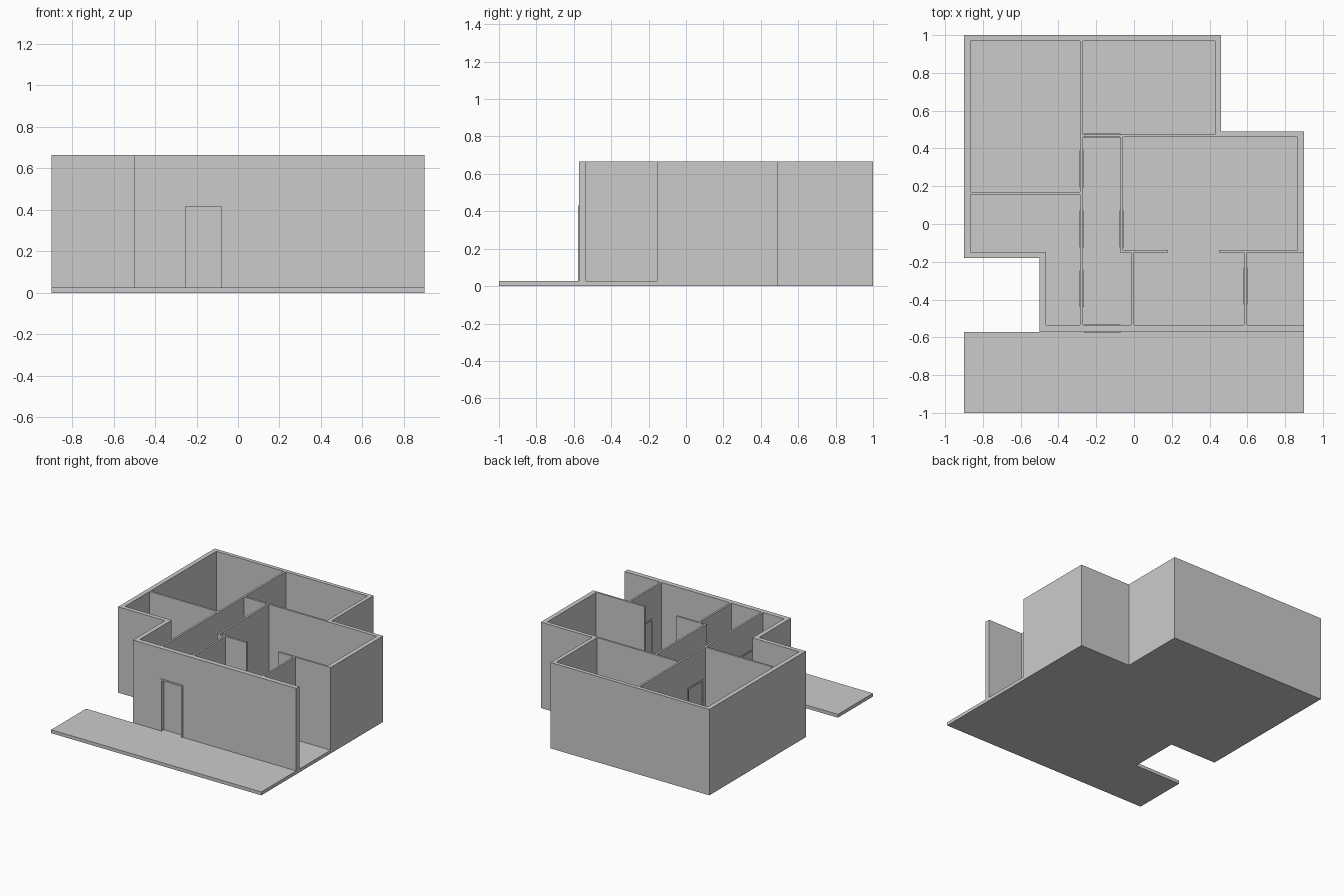
import bpy, bmesh, math
from mathutils import Matrix

if "Cube" in bpy.data.objects:
    bpy.data.objects.remove(bpy.data.objects["Cube"])

FLOOR, TOP = 0.026, 0.665
DOOR_W, DOOR_H, JAMB = 0.195, 0.43, 0.0125


def add_object(name, bm):
    bmesh.ops.recalc_face_normals(bm, faces=bm.faces)
    mesh = bpy.data.meshes.new(name)
    bm.to_mesh(mesh)
    bm.free()
    obj = bpy.data.objects.new(name, mesh)
    bpy.context.collection.objects.link(obj)
    return obj


def prism(bm, outline, z0, z1):
    """Extrude a flat outline from z0 to z1."""
    face = bm.faces.new([bm.verts.new((x, y, z0)) for x, y in outline])
    new = bmesh.ops.extrude_face_region(bm, geom=[face])["geom"]
    verts = [v for v in new if isinstance(v, bmesh.types.BMVert)]
    bmesh.ops.translate(bm, verts=verts, vec=(0, 0, z1 - z0))
    return list(face.verts) + verts


def rect(x0, x1, y0, y1):
    return [(x0, y0), (x1, y0), (x1, y1), (x0, y1)]


# Building mass
bm = bmesh.new()
prism(bm, [(-0.5, -0.573), (0.9, -0.573), (0.9, 0.49), (0.46, 0.49), (0.46, 1),
           (-0.9, 1), (-0.9, -0.18), (-0.5, -0.18)], 0, TOP)
house = add_object("house_walls", bm)

# Porch slab along the front
bm = bmesh.new()
prism(bm, rect(-0.9, 0.9, -1, -0.573), 0, FLOOR)
add_object("porch_slab", bm)

# Room volumes carved out of the mass
rooms = [
    rect(-0.865, -0.285, 0.17, 0.97),
    rect(-0.27, 0.43, 0.475, 0.97),
    [(-0.865, -0.147), (-0.465, -0.147), (-0.465, -0.535), (-0.285, -0.535),
     (-0.285, 0.155), (-0.865, 0.155)],
    [(-0.27, -0.535), (-0.015, -0.535), (-0.015, -0.152), (-0.073, -0.152),
     (-0.073, 0.46), (-0.27, 0.46)],
    [(0, -0.535), (0.583, -0.535), (0.583, -0.152), (0.45, -0.152), (0.45, -0.137),
     (0.865, -0.137), (0.865, 0.46), (-0.058, 0.46), (-0.058, -0.137),
     (0.18, -0.137), (0.18, -0.152), (0, -0.152)],
    rect(0.597, 1.0, -0.535, -0.152),
]
room_bm = bmesh.new()
for outline in rooms:
    prism(room_bm, outline, FLOOR, TOP + 0.1)

# Doors: name, centre x, centre y, wall thickness, runs along y, leaf offset
doors = [
    ("front_door", -0.168, -0.554, 0.038, False, 0.013),
    ("back_room_door", -0.168, 0.4675, 0.015, False, 0),
    ("left_back_door", -0.2775, 0.292, 0.015, True, 0),
    ("left_middle_door", -0.2775, -0.027, 0.015, True, 0),
    ("left_front_door", -0.2775, -0.343, 0.015, True, 0),
    ("hall_door", -0.0655, -0.027, 0.015, True, 0),
    ("side_entry_door", 0.59, -0.328, 0.014, True, 0),
]
opening_bm = bmesh.new()
h, w, i = DOOR_H - FLOOR, DOOR_W / 2, DOOR_W / 2 - JAMB
frame_outline = [(-w, 0), (-i, 0), (-i, h - JAMB), (i, h - JAMB),
                 (i, 0), (w, 0), (w, h), (-w, h)]
for name, x, y, thick, along_y, offset in doors:
    place = (Matrix.Translation((x, y, FLOOR))
             @ Matrix.Rotation(math.pi / 2 if along_y else 0, 4, 'Z'))
    upright = place @ Matrix.Rotation(math.pi / 2, 4, 'X')
    d = thick / 2 + 0.004
    # Opening through the wall
    verts = prism(opening_bm, rect(-w, w, -d - 0.004, d + 0.004), 0, h)
    bmesh.ops.transform(opening_bm, matrix=place, verts=verts)
    # Frame
    bm = bmesh.new()
    prism(bm, frame_outline, -d, d)
    bm.transform(upright)
    add_object(name + "_frame", bm)
    # Leaf
    bm = bmesh.new()
    prism(bm, rect(-i, i, offset - 0.004, offset + 0.004), 0, h - JAMB)
    bm.transform(place)
    add_object(name + "_leaf", bm)

# Carve rooms and openings
for name, cutter_bm in (("room_cutter", room_bm), ("door_cutter", opening_bm)):
    cutter = add_object(name, cutter_bm)
    mod = house.modifiers.new(name, 'BOOLEAN')
    mod.operation, mod.solver, mod.object = 'DIFFERENCE', 'EXACT', cutter
    bpy.context.view_layer.objects.active = house
    bpy.ops.object.modifier_apply(modifier=mod.name)
    bpy.data.objects.remove(cutter)
